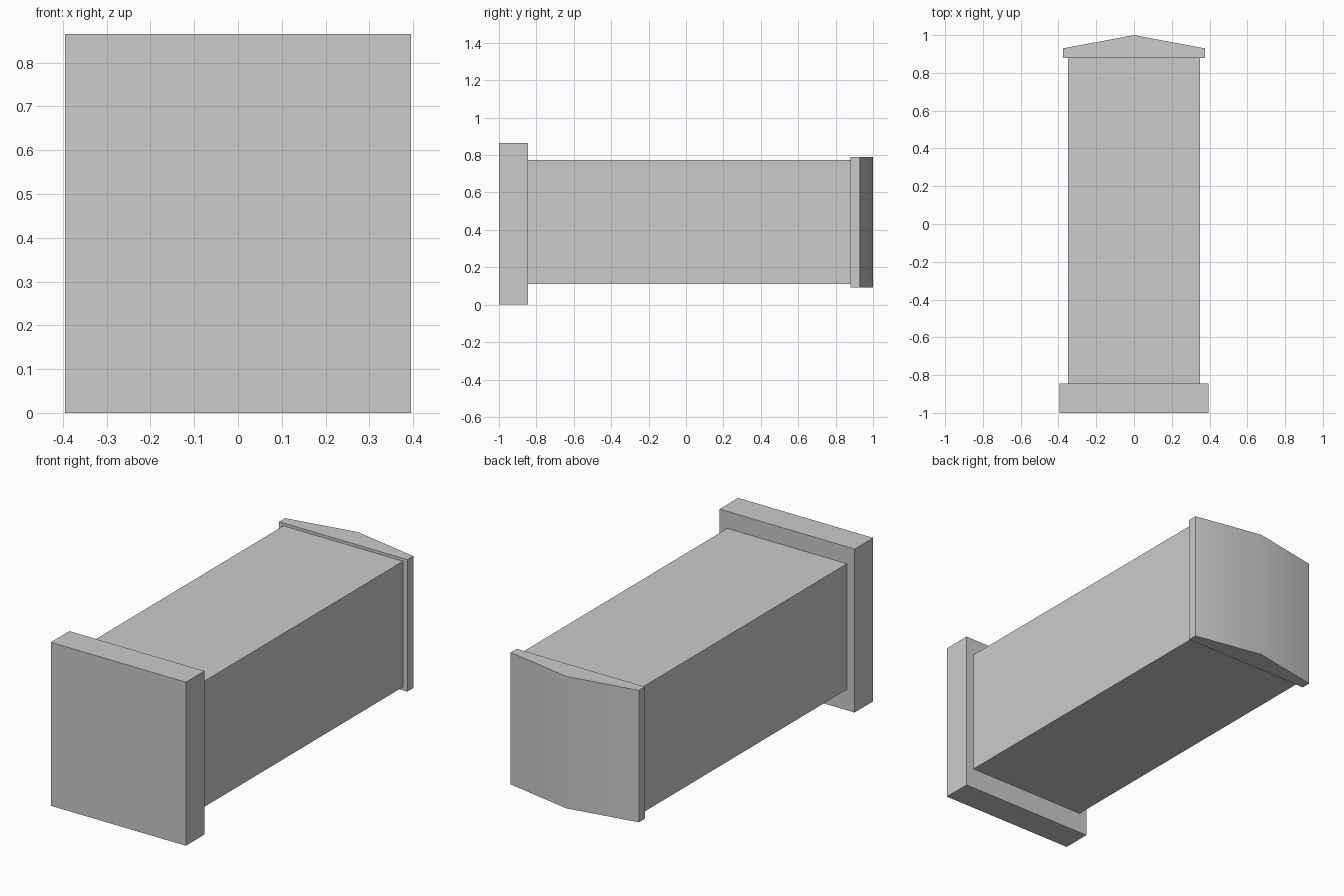
import bpy
import bmesh

cube = bpy.data.objects.get("Cube")
if cube:
    bpy.data.objects.remove(cube, do_unlink=True)

grey = bpy.data.materials.new("light grey")
grey.use_nodes = True
grey.diffuse_color = (0.6, 0.6, 0.6, 1)
grey.node_tree.nodes["Principled BSDF"].inputs["Base Color"].default_value = grey.diffuse_color


def prism(name, outline, z_low, z_high):
    """Extrude a counter-clockwise xy outline upwards."""
    bm = bmesh.new()
    face = bm.faces.new([bm.verts.new((x, y, z_low)) for x, y in outline])
    made = bmesh.ops.extrude_face_region(bm, geom=[face])["geom"]
    top = [v for v in made if isinstance(v, bmesh.types.BMVert)]
    bmesh.ops.translate(bm, verts=top, vec=(0, 0, z_high - z_low))
    bmesh.ops.recalc_face_normals(bm, faces=bm.faces)
    mesh = bpy.data.meshes.new(name)
    bm.to_mesh(mesh)
    bm.free()
    mesh.materials.append(grey)
    obj = bpy.data.objects.new(name, mesh)
    bpy.context.collection.objects.link(obj)
    return obj


def rectangle(half_width, y_front, y_back):
    return [(-half_width, y_front), (half_width, y_front),
            (half_width, y_back), (-half_width, y_back)]


# Wide plate at the front
prism("base_plate", rectangle(0.395, -1, -0.845), 0, 0.865)

# Long box body
prism("shaft", rectangle(0.35, -0.845, 0.88), 0.11, 0.775)

# Pointed end cap, softly shaded across its ridge
outline = rectangle(0.375, 0.88, 0.93)
outline.insert(3, (0, 1))
cap = prism("end_cap", outline, 0.092, 0.79)
bpy.ops.object.select_all(action="DESELECT")
cap.select_set(True)
bpy.context.view_layer.objects.active = cap
bpy.ops.object.shade_smooth_by_angle()
